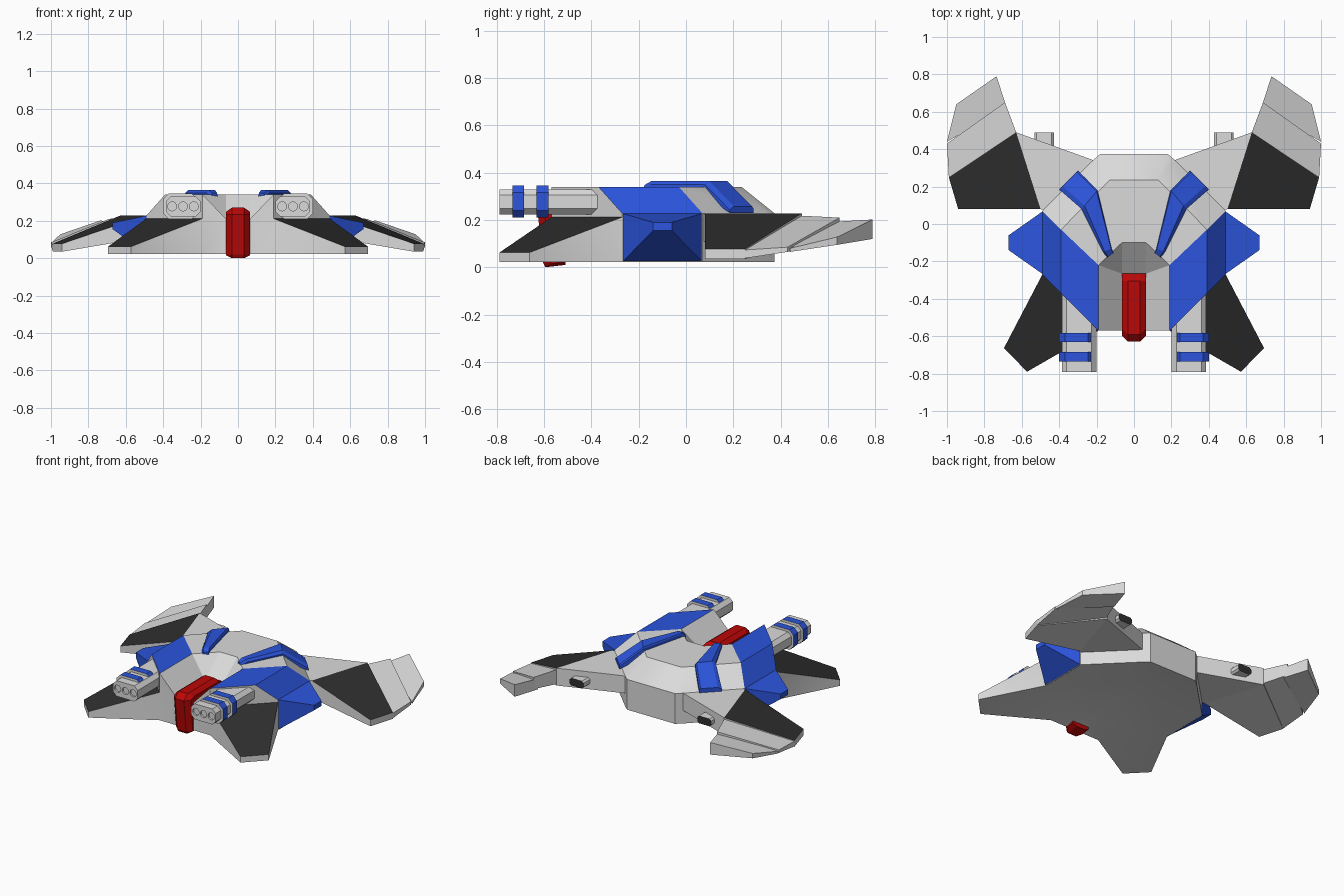
import bpy, bmesh, math

if "Cube" in bpy.data.objects:
    bpy.data.objects.remove(bpy.data.objects["Cube"])


def material(name, rgb):
    m = bpy.data.materials.new(name)
    m.use_nodes = True
    m.diffuse_color = (*rgb, 1)
    bsdf = next(n for n in m.node_tree.nodes if n.type == "BSDF_PRINCIPLED")
    bsdf.inputs["Base Color"].default_value = (*rgb, 1)
    return m


WHITE = material("light grey", (0.71, 0.71, 0.71))
DARK = material("charcoal", (0.028, 0.028, 0.028))
BLUE = material("blue", (0.025, 0.09, 0.72))
RED = material("red", (0.5, 0.002, 0.002))


def build(name, verts, faces, mats, ids=None, mirror=True):
    """Mesh from points and faces, with one material index per face."""
    bm = bmesh.new()
    vs = [bm.verts.new(v) for v in verts]
    for i, f in enumerate(faces):
        face = bm.faces.new([vs[k] for k in f])
        face.material_index = ids[i] if ids else 0
    bmesh.ops.recalc_face_normals(bm, faces=bm.faces)
    me = bpy.data.meshes.new(name)
    bm.to_mesh(me)
    bm.free()
    for m in mats:
        me.materials.append(m)
    ob = bpy.data.objects.new(name, me)
    bpy.context.collection.objects.link(ob)
    if mirror:
        ob.modifiers.new("mirror", "MIRROR")
    return ob


def loft(name, rings, mats, start=0, end=0, mirror=True):
    """Skin through rings of equal length and cap both ends."""
    n = len(rings[0])
    faces, ids = [list(range(n))], [start]
    for r in range(len(rings) - 1):
        for i in range(n):
            j = (i + 1) % n
            faces.append([r * n + i, r * n + j, (r + 1) * n + j, (r + 1) * n + i])
            ids.append(0)
    faces.append([(len(rings) - 1) * n + i for i in range(n)])
    ids.append(end)
    return build(name, [p for ring in rings for p in ring], faces, mats, ids, mirror)


def slab(name, outline, top=WHITE):
    """Plate whose corners are (x, y, top z, bottom z)."""
    return loft(name, [[(x, y, b) for x, y, t, b in outline],
                       [(x, y, t) for x, y, t, b in outline]], [WHITE, top], end=1)


def octagon(cx, cz, hw, hz, c, y):
    pts = [(hw, hz - c), (hw - c, hz), (c - hw, hz), (-hw, hz - c),
           (-hw, c - hz), (c - hw, -hz), (hw - c, -hz), (hw, c - hz)]
    return [(cx + px, y, cz + pz) for px, pz in pts]


# Hull: half shell of lettered corners; capitals are the same corners at the belly,
# and v, w are the ends of the hollow along the middle of the belly
DECK, RIM, FLOOR, BELLY, HOLLOW = 0.34, 0.228, 0.212, 0.022, 0.055
corner = {
    "a": (0, -.10, DECK), "b": (.065, -.10, DECK), "c": (.19, -.22, DECK),
    "d": (.19, -.57, DECK), "e": (.39, -.37, DECK), "f": (.39, -.03, DECK),
    "g": (.13, .235, DECK), "h": (0, .235, DECK), "m": (.49, -.27, RIM),
    "i": (0, -.265, FLOOR), "j": (.065, -.265, FLOOR), "k": (.065, -.57, FLOOR),
    "l": (.19, -.57, FLOOR), "u": (.49, -.27, FLOOR), "n": (.49, .07, RIM),
    "o": (.22, .34, RIM), "p": (.18, .375, RIM), "q": (0, .375, RIM),
    "r": (0, -.57, FLOOR), "s": (.695, -.663, .062), "t": (.572, -.79, .062),
    "v": (0, -.45, HOLLOW), "w": (0, .10, HOLLOW),
}
for key in "rkltsunopq":
    corner[key.upper()] = (*corner[key][:2], BELLY)
white_faces = ["abcfgh", "dlume", "fnog", "gop", "gpqh", "abji", "bcj", "cdkj", "dlk",
               "ijkr", "rkKR", "klLK", "ltTL", "tsST", "suUS", "mnNUu", "noON",
               "opPO", "pqQP", "RKv", "KLv", "LUv", "UNwv", "NOw", "OPw", "PQw", "LTSU"]
dark_faces = ["ustl"]
blue_faces = ["cdef", "emnf"]
names = list(corner)
hull = build("hull", list(corner.values()),
             [[names.index(c) for c in f] for f in white_faces + dark_faces + blue_faces],
             [WHITE, DARK, BLUE],
             [0] * len(white_faces) + [1] * len(dark_faces) + [2] * len(blue_faces))
bpy.ops.object.select_all(action="DESELECT")
hull.select_set(True)
bpy.context.view_layer.objects.active = hull
bpy.ops.object.shade_smooth_by_angle(angle=math.radians(30))


# Side pods: tapered blocks pointing outward
def pod_ring(x, y0, y1, z0, z1):
    return [(x, y0, z0), (x, y1, z0), (x, y1, z1), (x, y0, z1)]


loft("side_pod", [pod_ring(.485, -.27, .07, BELLY, RIM),
                  pod_ring(.67, -.14, -.06, .155, .19)], [BLUE])

# Rear wings: root, dark panel and two stepped blades
slab("rear_wing_root", [(.20, .335, RIM, .11), (.40, .05, RIM, .11),
                        (.50, .08, RIM, .11), (.63, .49, RIM, .11)])
slab("rear_wing_panel", [(.63, .49, RIM, .11), (.50, .08, RIM, .11),
                         (.94, .08, .078, .035), (.99, .25, .078, .035)], DARK)
slab("rear_wing_blade", [(.63, .49, .218, .12), (.69, .65, .21, .13),
                         (1.0, .43, .085, .065), (.99, .25, .073, .038)])
slab("rear_wing_tip", [(.68, .62, .192, .12), (.735, .79, .202, .12),
                       (.95, .64, .128, .095), (1.0, .44, .08, .065)])

# Thruster stubs on the back of the wings
loft("thruster", [octagon(.48, .165, .052, .025, .012, y) for y in (.36, .49)],
     [WHITE, DARK], end=1)

# Guns with bands and triple hollow muzzles
barrel = loft("gun_barrel", [octagon(.293, .277, .092, .053, .025, y)
                             for y in (-.79, -.33)], [WHITE])
for name, y in (("front_band", -.735), ("rear_band", -.632)):
    loft(name, [octagon(.308, .278, .092, .068, .03, y + dy) for dy in (0, .05)],
         [BLUE, WHITE], start=1, end=1)
for i in range(3):
    ring = [(.236 + .058 * i + .024 * math.cos(k * math.pi / 8),
             .277 + .024 * math.sin(k * math.pi / 8)) for k in range(16)]
    cutter = loft("muzzle_cutter_%d" % (i + 1),
                  [[(x, y, z) for x, z in ring] for y in (-.82, -.778)], [WHITE])
    cutter.hide_render = True
    cutter.hide_set(True)
    cut = barrel.modifiers.new("muzzle", "BOOLEAN")
    cut.operation = "DIFFERENCE"
    cut.object = cutter


# Deck fins bending down over the rear slope, with chamfered edges
def fin_ring(inner, outer, top, low):
    def at(t, z):
        return (*[a + (b - a) * t for a, b in zip(inner, outer)], z)
    return [at(0, low), at(0, top - .008), at(.06, top), at(.82, top),
            at(1, top - .015), at(1, low)]


loft("deck_fin", [fin_ring((.11, -.155), (.145, -.18), .348, .33),
                  fin_ring((.12, -.13), (.165, -.15), .365, .33),
                  fin_ring((.195, .18), (.28, .08), .365, .30),
                  fin_ring((.30, .285), (.40, .185), .258, .23)], [BLUE])

# Red prow strap wrapping over the nose, with broad chamfers
profile = [(-.265, .20), (-.265, .24), (-.305, .27), (-.59, .27), (-.628, .235),
           (-.605, .02), (-.595, 0), (-.51, .01), (-.51, .20)]


def strap_ring(x, inset):
    return [(x, y if y > -.55 else y + inset,
             z - inset * .7 if z > .25 else z + (inset * .5 if z < .02 else 0))
            for y, z in profile]


loft("prow_strap", [strap_ring(x, s) for x, s in
                    ((-.063, .03), (-.033, 0), (.033, 0), (.063, .03))],
     [RED], mirror=False)
